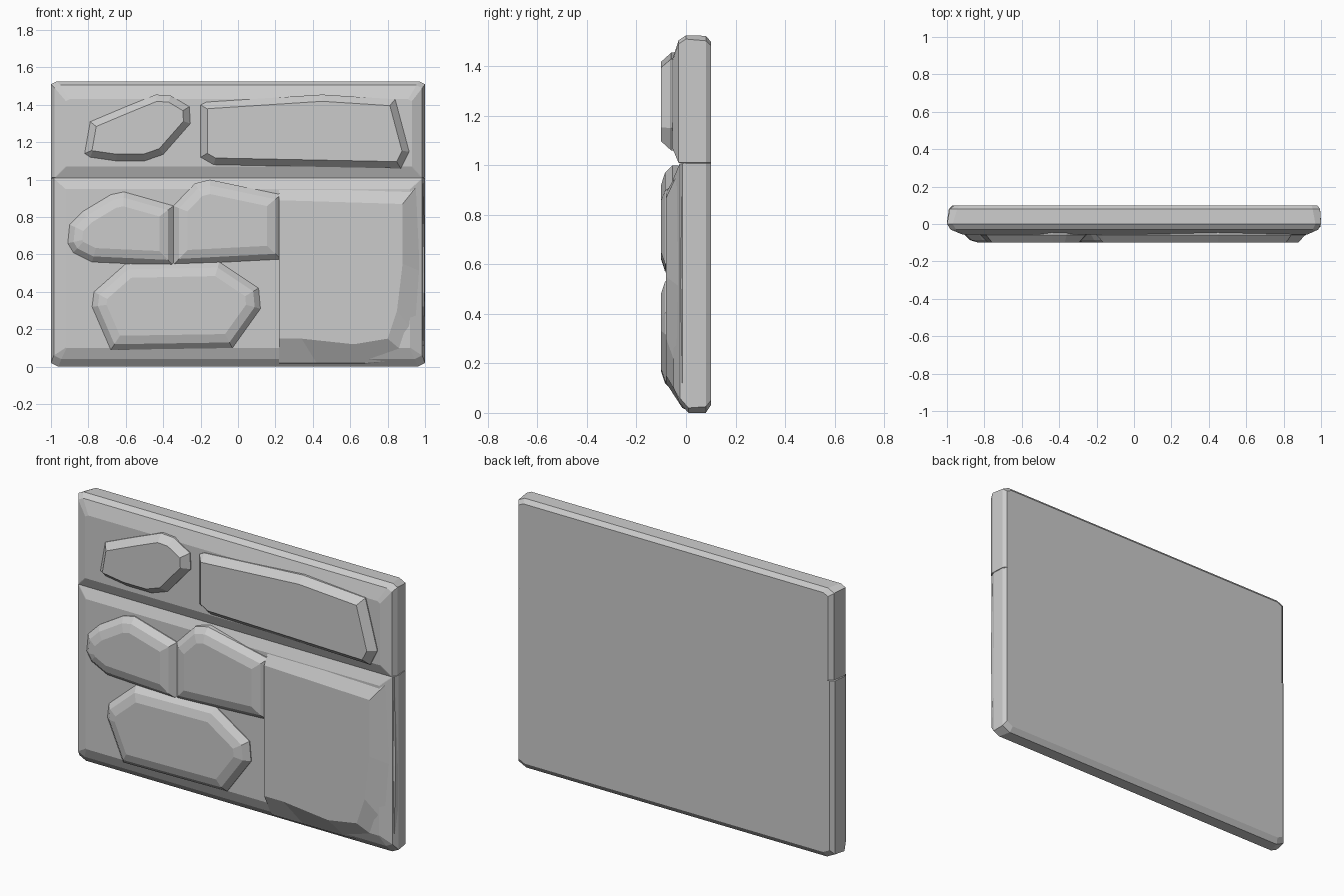
import bpy, bmesh
from mathutils import Vector


def loft(name, rings):
    """Skin a stack of (y, [(x, z), ...]) outlines and cap both ends."""
    bm = bmesh.new()
    loops = [[bm.verts.new((x, y, z)) for x, z in pts] for y, pts in rings]
    n = len(loops[0])
    for a, b in zip(loops, loops[1:]):
        for i in range(n):
            j = (i + 1) % n
            bm.faces.new((a[i], a[j], b[j], b[i]))
    bm.faces.new(loops[0])
    bm.faces.new(loops[-1])
    bmesh.ops.recalc_face_normals(bm, faces=bm.faces)
    mesh = bpy.data.meshes.new(name)
    bm.to_mesh(mesh)
    bm.free()
    ob = bpy.data.objects.new(name, mesh)
    bpy.context.collection.objects.link(ob)
    return ob


def rect(x0, x1, z0, z1, top=0.0, bottom=0.0):
    """Rectangle with clipped top or bottom corners."""
    t, b = max(top, 0.002), max(bottom, 0.002)
    return [(x0 + 2 * b, z0), (x1 - 2 * b, z0), (x1, z0 + b), (x1, z1 - t),
            (x1 - 2 * t, z1), (x0 + 2 * t, z1), (x0, z1 - t), (x0, z0 + b)]


def inset(pts, d):
    """Mitred inset of a clockwise outline."""
    out = []
    for i, p in enumerate(pts):
        p = Vector(p)
        e1 = (p - Vector(pts[i - 1])).normalized()
        e2 = (Vector(pts[(i + 1) % len(pts)]) - p).normalized()
        n1, n2 = Vector((e1.y, -e1.x)), Vector((e2.y, -e2.x))
        m = p + (n1 + n2) * d / (1 + n1.dot(n2))
        out.append((m.x, m.y))
    return out


def stone(name, pts, steps):
    """Raised stone: embedded base, then (y, inset) steps to its face."""
    return loft(name, [(-0.03, pts)] + [(y, inset(pts, d)) for y, d in steps])


# Upper course slab
loft("upper_slab", [
    (0.10, rect(-0.96, 0.98, 1.01, 1.50, top=0.015)),
    (0.08, rect(-0.985, 0.995, 1.01, 1.523, top=0.02)),
    (0.00, rect(-1.0, 1.0, 1.01, 1.525, top=0.015)),
    (-0.03, rect(-0.98, 0.985, 1.01, 1.505, top=0.015)),
    (-0.055, rect(-0.92, 0.93, 1.07, 1.43, top=0.01)),
])

# Lower course slab
loft("lower_slab", [
    (0.10, rect(-0.97, 0.98, 0.03, 1.01, bottom=0.02)),
    (0.08, rect(-0.99, 0.995, 0.0, 1.01, bottom=0.025)),
    (0.01, rect(-1.0, 1.0, 0.0, 1.01, bottom=0.02)),
    (-0.025, rect(-0.985, 0.985, 0.04, 1.008, bottom=0.02)),
    (-0.05, rect(-0.92, 0.92, 0.10, 0.95)),
])

# Raised block at lower right
loft("corner_block", [
    (0.02, [(0.22, 0.005), (0.42, 0.005), (0.68, 0.005), (0.92, 0.005),
            (0.998, 0.05), (0.998, 0.50), (0.998, 1.01), (0.22, 1.01)]),
    (-0.015, [(0.22, 0.02), (0.42, 0.02), (0.68, 0.02), (0.93, 0.04),
              (0.99, 0.12), (0.998, 0.50), (0.99, 1.008), (0.22, 1.008)]),
    (-0.08, [(0.22, 0.15), (0.34, 0.15), (0.62, 0.12), (0.80, 0.15),
             (0.85, 0.30), (0.88, 0.55), (0.88, 0.87), (0.22, 0.89)]),
])

# Crisp stones in the upper course
crisp = [(-0.06, 0.0), (-0.10, 0.036)]
stone("upper_left_stone", [
    (-0.82, 1.14), (-0.79, 1.31), (-0.60, 1.39), (-0.44, 1.455), (-0.36, 1.45),
    (-0.26, 1.39), (-0.255, 1.30), (-0.40, 1.135), (-0.50, 1.10),
    (-0.65, 1.10), (-0.79, 1.12)], crisp)
stone("upper_right_stone", [
    (-0.20, 1.12), (-0.20, 1.40), (-0.17, 1.415), (0.45, 1.455), (0.84, 1.43),
    (0.915, 1.15), (0.87, 1.06), (-0.13, 1.08)], crisp)

# Rounder stones in the lower course
soft = [(-0.055, 0.0), (-0.085, 0.03), (-0.10, 0.075)]
stone("middle_left_stone", [
    (-0.91, 0.66), (-0.90, 0.76), (-0.83, 0.83), (-0.68, 0.92), (-0.61, 0.935),
    (-0.345, 0.86), (-0.345, 0.54), (-0.78, 0.56), (-0.88, 0.61)], soft)
stone("middle_right_stone", [
    (-0.345, 0.545), (-0.345, 0.86), (-0.23, 0.98), (-0.15, 1.0),
    (0.23, 0.92), (0.23, 0.575)], soft)
stone("bottom_stone", [
    (-0.78, 0.32), (-0.77, 0.40), (-0.60, 0.55), (-0.10, 0.56), (0.11, 0.42),
    (0.12, 0.31), (-0.03, 0.10), (-0.68, 0.09)], soft)
